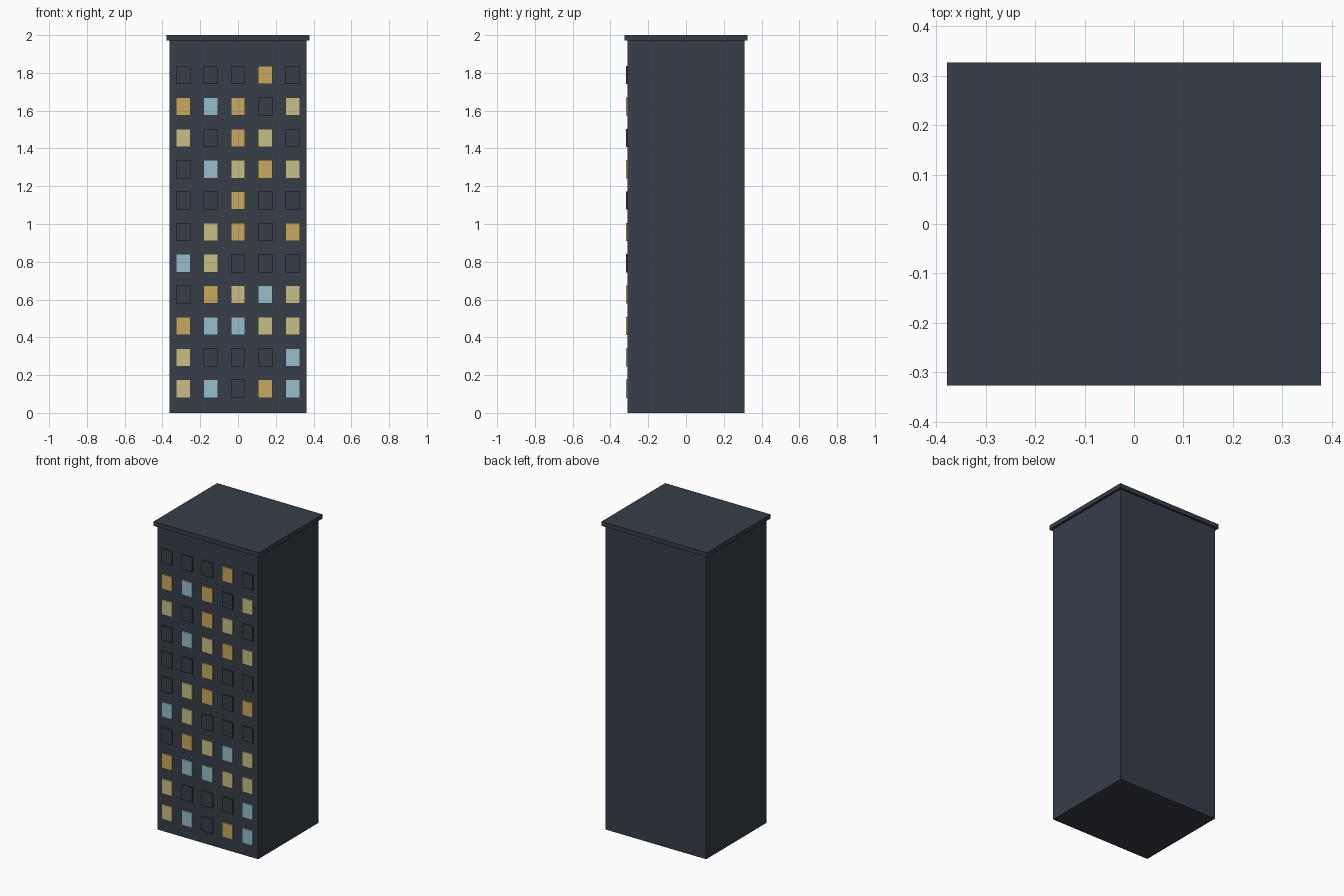
import bpy

cube = bpy.data.objects.get("Cube")
if cube:
    bpy.data.objects.remove(cube, do_unlink=True)


def make_material(name, rgb):
    """Flat material from an 8-bit sRGB colour."""
    linear = [((c / 255 + 0.055) / 1.055) ** 2.4 for c in rgb]
    mat = bpy.data.materials.new(name)
    mat.use_nodes = True
    mat.diffuse_color = (*linear, 1)
    bsdf = mat.node_tree.nodes["Principled BSDF"]
    bsdf.inputs["Base Color"].default_value = (*linear, 1)
    bsdf.inputs["Roughness"].default_value = 0.8
    return mat


def make_box(name, low, high, mat):
    """Box between two opposite corners."""
    bpy.ops.mesh.primitive_cube_add(size=1)
    obj = bpy.context.object
    obj.name = name
    for v in obj.data.vertices:
        v.co = [high[i] if v.co[i] > 0 else low[i] for i in range(3)]
    obj.data.materials.append(mat)
    return obj


slate = make_material("slate wall", (55, 62, 73))
glass = {
    ".": slate,
    "A": make_material("amber light", (201, 168, 93)),
    "C": make_material("cream light", (201, 190, 135)),
    "B": make_material("pale blue light", (150, 190, 203)),
}

# Tower block and its overhanging roof slab
wall_x, wall_y, roof_z = 0.362, 0.31, 1.972
lip = 0.016
make_box("tower", (-wall_x, -wall_y, 0), (wall_x, wall_y, roof_z), slate)
make_box("roof_slab", (-wall_x - lip, -wall_y - lip, roof_z),
         (wall_x + lip, wall_y + lip, 2), slate)

# Front windows, top row first: dot is unlit, letters are lit colours
rows = ["...A.", "ABA.C", "C.AC.", ".BCAC", "..A..", ".CA.A",
        "BC...", ".ACBC", "ABBCC", "C...B", "CB.AB"]
half_w, half_h, thick = 0.038, 0.048, 0.008
for r, row in enumerate(rows):
    z = 1.788 - r * 0.166
    for c, key in enumerate(row):
        x = (c - 2) * 0.145
        make_box(f"window_{len(rows) - r}_{c + 1}",
                 (x - half_w, -wall_y - thick, z - half_h),
                 (x + half_w, -wall_y, z + half_h), glass[key])
